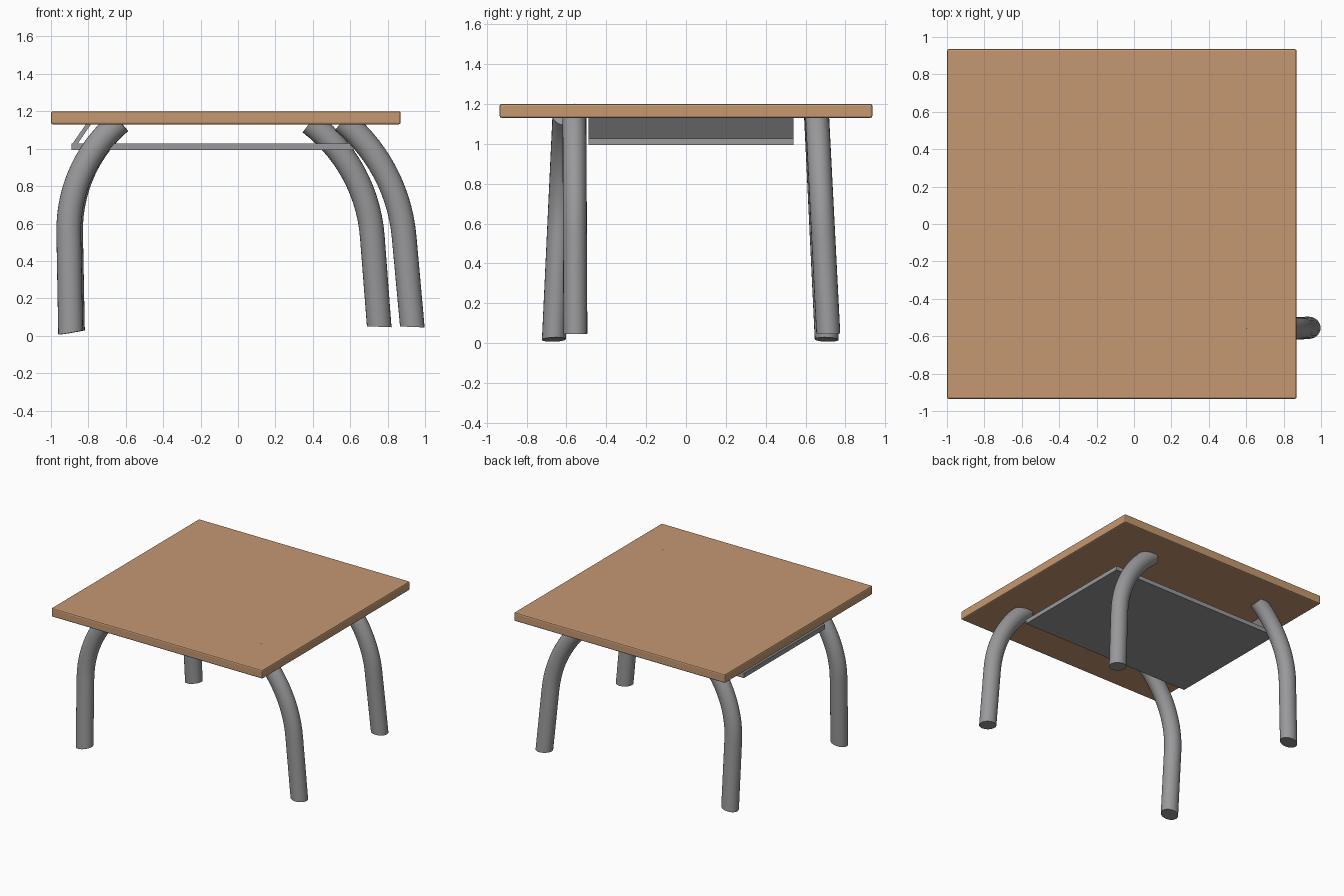
import bpy, bmesh, math
from mathutils import Vector

if "Cube" in bpy.data.objects:
    bpy.data.objects.remove(bpy.data.objects["Cube"])


def material(name, rgb):
    m = bpy.data.materials.new(name)
    m.diffuse_color = (*rgb, 1)
    m.use_nodes = True
    m.node_tree.nodes["Principled BSDF"].inputs["Base Color"].default_value = m.diffuse_color
    return m


WOOD = material("warm wood", (0.56, 0.315, 0.168))
METAL = material("grey metal", (0.32, 0.315, 0.325))


def make_object(name, bm, mat):
    bmesh.ops.recalc_face_normals(bm, faces=bm.faces)
    me = bpy.data.meshes.new(name)
    bm.to_mesh(me)
    bm.free()
    ob = bpy.data.objects.new(name, me)
    bpy.context.collection.objects.link(ob)
    me.materials.append(mat)
    return ob


def smooth(ob):
    bpy.ops.object.select_all(action='DESELECT')
    ob.select_set(True)
    bpy.context.view_layer.objects.active = ob
    bpy.ops.object.shade_smooth_by_angle(angle=math.radians(35))


def prism(name, profile, y0, y1, mat):
    """Extrude an x/z profile along y."""
    bm = bmesh.new()
    face = bm.faces.new([bm.verts.new((x, y0, z)) for x, z in profile])
    ext = bmesh.ops.extrude_face_region(bm, geom=[face])
    moved = [g for g in ext["geom"] if isinstance(g, bmesh.types.BMVert)]
    bmesh.ops.translate(bm, verts=moved, vec=(0, y1 - y0, 0))
    return make_object(name, bm, mat)


def leg(name, foot, knee, end, y_foot, y_end, foot_normal, sides=24, steps=14):
    """Tube: straight shank from foot to knee, then a tangent arc up to end (x, z)."""
    foot, knee, end = Vector(foot), Vector(knee), Vector(end)
    a0 = math.atan2(knee.y - foot.y, knee.x - foot.x)
    chord = end - knee
    turn = 2 * (math.atan2(chord.y, chord.x) - a0)
    radius = chord.length / (2 * math.sin(turn / 2))
    pts = [(foot, a0)]
    for i in range(steps + 1):
        a = a0 + turn * i / steps
        p = knee + radius * Vector((math.sin(a) - math.sin(a0), math.cos(a0) - math.cos(a)))
        pts.append((p, a))
    bm = bmesh.new()
    rings = []
    for k, (p, a) in enumerate(pts):
        y = y_foot + (y_end - y_foot) * (p.y - foot.y) / (end.y - foot.y)
        side = Vector((-math.sin(a), 0, math.cos(a))) * 0.066
        ring = []
        for j in range(sides):
            t = 2 * math.pi * j / sides
            v = Vector((p.x, y, p.y)) + side * math.cos(t) + Vector((0, 0.06 * math.sin(t), 0))
            if k == 0:  # slanted foot cut
                v.z = foot.y + foot_normal[0] * (v.x - p.x) + foot_normal[1] * (v.y - y)
            ring.append(bm.verts.new(v))
        rings.append(ring)
    for r0, r1 in zip(rings, rings[1:]):
        for j in range(sides):
            n = (j + 1) % sides
            bm.faces.new((r0[j], r0[n], r1[n], r1[j]))
    bm.faces.new(rings[0])
    bm.faces.new(rings[-1])
    smooth(make_object(name, bm, METAL))


# Tabletop with slightly eased edges
top = prism("tabletop", [(-1, 1.13), (0.87, 1.13), (0.87, 1.2), (-1, 1.2)], -0.935, 0.935, WOOD)
bev = top.modifiers.new("eased edges", 'BEVEL')
bev.width = 0.01
bev.segments = 2

# Book shelf under the top, and its sloping back plate
prism("shelf", [(-0.89, 0.993), (0.62, 0.993), (0.62, 1.027), (-0.89, 1.027)], -0.49, 0.54, METAL)
prism("shelf_back_plate", [(-0.89, 1.02), (-0.862, 1.02), (-0.785, 1.132), (-0.812, 1.132)],
      -0.49, 0.54, METAL)

# Four bent tube legs
leg("front_left_leg", (-0.895, 0.018), (-0.905, 0.55), (-0.632, 1.145), -0.663, -0.61, (0.17, 0.03))
leg("back_left_leg", (-0.885, 0.018), (-0.895, 0.55), (-0.63, 1.145), 0.706, 0.652, (0.17, -0.03))
leg("front_right_leg", (0.932, 0.047), (0.888, 0.53), (0.56, 1.15), -0.555, -0.56, (-0.04, 0.0))
leg("back_right_leg", (0.755, 0.048), (0.718, 0.53), (0.385, 1.14), 0.714, 0.658, (-0.04, 0.0))
